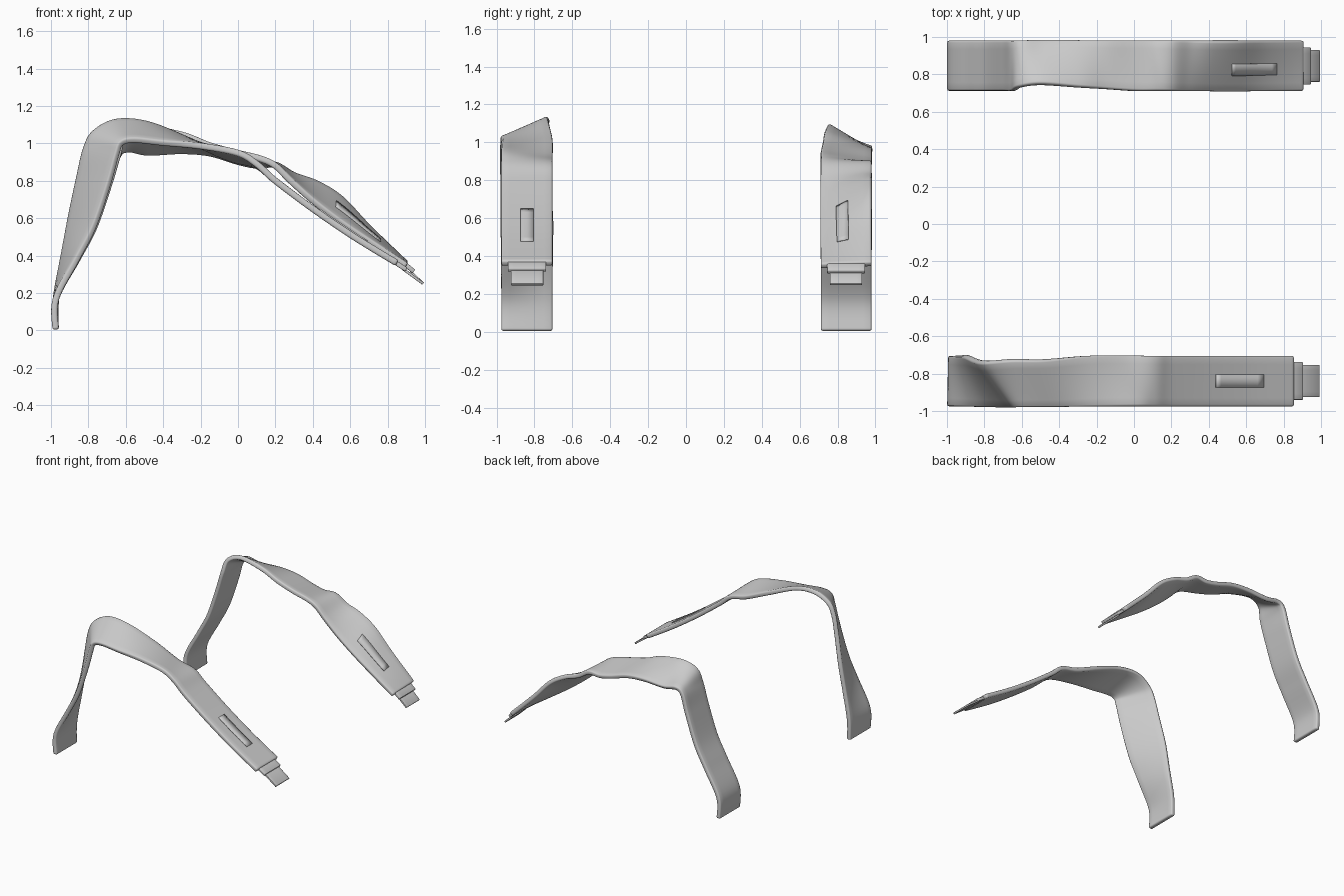
import bpy
import bmesh
from mathutils import Vector

cube = bpy.data.objects.get("Cube")
if cube:
    bpy.data.objects.remove(cube, do_unlink=True)

# Single pale grey webbing colour
grey = bpy.data.materials.new("webbing_grey")
grey.use_nodes = True
grey.diffuse_color = (0.6, 0.6, 0.6, 1)
grey.node_tree.nodes["Principled BSDF"].inputs["Base Color"].default_value = grey.diffuse_color


def spline(points, steps):
    """Smooth curve through the points."""
    padded = [points[0]] + points + [points[-1]]
    curve = []
    for a, b, c, d in zip(padded, padded[1:], padded[2:], padded[3:]):
        for i in range(steps):
            t = i / steps
            curve.append(b + 0.5 * t * (c - a + t * (2 * a - 5 * b + 4 * c - d
                                                    + t * (3 * b - 3 * c + d - a))))
    return curve + [points[-1]]


def edge_rails(stations, outer_y, inner_y, steps):
    """Stations hold outer x, z, inner x, z and an optional pull on the inner edge."""
    side = 1 if outer_y > 0 else -1
    outer, inner = [], []
    for xo, zo, xi, zi, *pull in stations:
        outer.append(Vector((xo, outer_y, zo)))
        inner.append(Vector((xi, inner_y + side * sum(pull), zi)))
    return spline(outer, steps), spline(inner, steps)


def ribbon(name, rails, thickness, bevel, columns=6, lift=0.0):
    """Thick band stretched between two rails."""
    bm = bmesh.new()
    rows = [[bm.verts.new(a.lerp(b, i / columns)) for i in range(columns + 1)]
            for a, b in zip(*rails)]
    for r, s in zip(rows, rows[1:]):
        for i in range(columns):
            bm.faces.new((r[i], r[i + 1], s[i + 1], s[i]))
    bm.normal_update()
    if sum(f.normal.z for f in bm.faces) < 0:
        bmesh.ops.reverse_faces(bm, faces=bm.faces[:])
        bm.normal_update()
    for v, n in [(v, v.normal.copy()) for v in bm.verts]:
        v.co += n * lift
    mesh = bpy.data.meshes.new(name)
    bm.to_mesh(mesh)
    bm.free()
    mesh.materials.append(grey)
    obj = bpy.data.objects.new(name, mesh)
    bpy.context.collection.objects.link(obj)
    solid = obj.modifiers.new("thickness", "SOLIDIFY")
    solid.thickness = thickness
    solid.offset = 0
    if bevel:
        soft = obj.modifiers.new("soft_edges", "BEVEL")
        soft.width = bevel
        soft.segments = 2
        soft.limit_method = "ANGLE"
        soft.angle_limit = 1.0
    bpy.ops.object.select_all(action="DESELECT")
    obj.select_set(True)
    bpy.context.view_layer.objects.active = obj
    bpy.ops.object.shade_smooth_by_angle(angle=0.7)
    return obj


def pocket(name, rails, x_range, across):
    """Low raised panel that follows the band."""
    pairs = [(a.lerp(b, across[0]), a.lerp(b, across[1])) for a, b in zip(*rails)
             if x_range[0] <= a.lerp(b, 0.5).x <= x_range[1]]
    ribbon(name, list(zip(*pairs)), 0.008, 0, 2, BAND / 2 + 0.002)


def flat(*points):
    """Stations whose two edges sit level with each other."""
    return [(x, z, x, z) for x, z in points]


BAND = 0.034

# Front strap: the leg twists, the shoulder leans outward, the tail lies flat
front = flat((-0.975, 0.005), (-0.973, 0.17)) + [
    (-0.86, 0.38, -0.935, 0.40),
    (-0.77, 0.55, -0.90, 0.60),
    (-0.69, 0.78, -0.855, 0.82, 0.02),
    (-0.645, 0.94, -0.82, 0.97, 0.03),
    (-0.62, 1.0, -0.77, 1.06, 0.03),
    (-0.55, 1.015, -0.65, 1.12, 0.02),
    (-0.40, 1.0, -0.48, 1.105, 0.02),
    (-0.20, 0.985, -0.25, 1.01),
    (0.0, 0.95, -0.05, 0.92),
    (0.10, 0.89, 0.10, 0.88),
] + flat((0.2, 0.80), (0.4, 0.65), (0.62, 0.5), (0.85, 0.36))

# Back strap: flat leg, shoulder leaning outward, tail leaning inward
back = flat((-0.975, 0.005), (-0.973, 0.17), (-0.86, 0.38),
            (-0.77, 0.55), (-0.69, 0.78), (-0.645, 0.93)) + [
    (-0.59, 0.965, -0.61, 1.04, 0.02),
    (-0.48, 0.945, -0.50, 1.085, 0.035),
    (-0.30, 0.955, -0.30, 1.05, 0.02),
    (-0.15, 0.945, -0.15, 0.99, 0.01),
    (0.0, 0.90, 0.0, 0.95),
    (0.10, 0.88, 0.12, 0.92),
    (0.20, 0.885, 0.20, 0.88),
    (0.30, 0.83, 0.28, 0.80),
    (0.42, 0.79, 0.40, 0.69),
    (0.55, 0.71, 0.55, 0.575),
    (0.70, 0.55, 0.70, 0.475),
    (0.90, 0.355, 0.90, 0.345),
]

# Each strap: stations, edge positions, pocket span, end plate and tongue
straps = {
    "front": (front, -0.975, -0.705, (0.41, 0.70), (0.37, 0.63),
              flat((0.83, 0.37), (0.90, 0.325)), flat((0.88, 0.33), (0.99, 0.25))),
    "back": (back, 0.98, 0.712, (0.50, 0.76), (0.44, 0.67),
             flat((0.88, 0.365), (0.94, 0.315)), flat((0.92, 0.315), (0.99, 0.25))),
}

for side, (path, outer, inner, span, across, plate, tongue) in straps.items():
    rails = edge_rails(path, outer, inner, 8)
    ribbon(side + "_strap", rails, BAND, 0.01)
    pocket(side + "_strap_pocket", rails, span, across)
    sign = 1 if outer > 0 else -1
    ribbon(side + "_end_plate",
           edge_rails(plate, outer - sign * 0.035, inner + sign * 0.033, 2), 0.024, 0.005)
    ribbon(side + "_end_tongue",
           edge_rails(tongue, outer - sign * 0.05, inner + sign * 0.048, 2), 0.014, 0.003)
